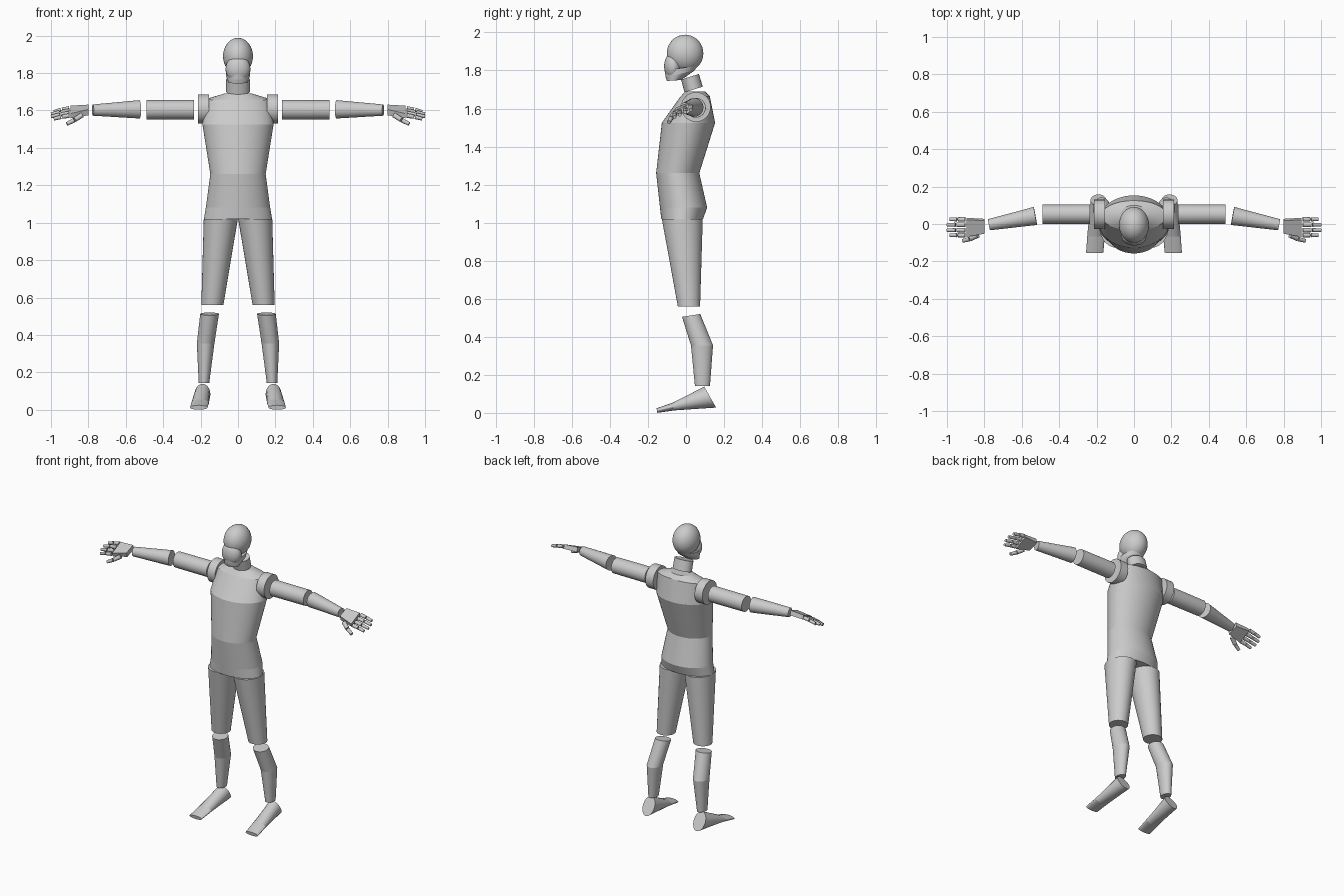
import bpy, bmesh, math
from mathutils import Vector

if "Cube" in bpy.data.objects:
    bpy.data.objects.remove(bpy.data.objects["Cube"])


def loft(name, rings, n=48, phase=0.0, side=1):
    """Skin capped elliptical rings (centre, half-axis u, half-axis v); ring edges stay sharp."""
    bm = bmesh.new()
    loops = []
    for c, u, v in rings:
        c, u, v = Vector(c), Vector(u), Vector(v)
        loop = []
        for i in range(n):
            a = phase + 2 * math.pi * i / n
            p = c + u * math.cos(a) + v * math.sin(a)
            loop.append(bm.verts.new((p.x * side, p.y, p.z)))
        loops.append(loop)
    for a, b in zip(loops, loops[1:]):
        for i in range(n):
            j = (i + 1) % n
            bm.faces.new((a[i], a[j], b[j], b[i]))
    bm.faces.new(loops[0])
    bm.faces.new(loops[-1])
    for f in bm.faces:
        f.smooth = n > 8
    for loop in loops:
        for i in range(n):
            bm.edges.get((loop[i], loop[(i + 1) % n])).smooth = False
    bmesh.ops.recalc_face_normals(bm, faces=bm.faces)
    mesh = bpy.data.meshes.new(name)
    bm.to_mesh(mesh)
    bm.free()
    ob = bpy.data.objects.new(name, mesh)
    bpy.context.collection.objects.link(ob)
    return ob


def level(x, z, rx, y0, y1, z0=None, z1=None):
    """Ring around a vertical part, given front/back y and optional front/back z for tilt."""
    z0 = z if z0 is None else z0
    z1 = z if z1 is None else z1
    return ((x, (y0 + y1) / 2, (z0 + z1) / 2), (rx, 0, 0), (0, (y1 - y0) / 2, (z1 - z0) / 2))


def tube(name, a, b, ra, rb, n=48, side=1):
    """Round tapered limb between two points."""
    d = (Vector(b) - Vector(a)).normalized()
    u = d.cross(Vector((0, 0, 1))).normalized()
    v = d.cross(u)
    return loft(name, [(a, u * ra, v * ra), (b, u * rb, v * rb)], n, 0, side)


def ball(name, loc, scale):
    bpy.ops.mesh.primitive_uv_sphere_add(segments=48, ring_count=24, radius=1, location=loc)
    ob = bpy.context.object
    ob.name = name
    ob.scale = scale
    bpy.ops.object.shade_smooth()


# Head, face and jaw
ball("head", (0, -0.005, 1.89), (0.08, 0.096, 0.098))
ball("face", (0, -0.068, 1.822), (0.066, 0.047, 0.072))
loft("jaw", [
    level(0, 0, 0.066, -0.112, 0.06, 1.80, 1.825),
    level(0, 0, 0.063, -0.107, 0.045, 1.765, 1.80),
    level(0, 0, 0.05, -0.10, -0.025, 1.745, 1.75),
])

# Neck
loft("neck", [
    level(0, 0, 0.063, -0.026, 0.068, 1.752, 1.782),
    level(0, 0, 0.063, -0.008, 0.088, 1.685, 1.715),
])

# Torso: shoulders, chest, waist, hips
loft("torso", [
    level(0, 1.69, 0.075, -0.005, 0.10),
    level(0, 1.65, 0.175, -0.035, 0.125, 1.655, 1.665),
    level(0, 1.525, 0.19, -0.127, 0.153),
    level(0, 1.26, 0.148, -0.157, 0.07),
    level(0, 1.08, 0.172, -0.137, 0.111),
    level(0, 1.02, 0.182, -0.13, 0.09),
], 64)

for side, tag in ((1, "left"), (-1, "right")):
    # Shoulder caps and arms
    tube("shoulder_" + tag, (0.155, 0.052, 1.608), (0.213, 0.052, 1.608), 0.078, 0.078, side=side)
    tube("upper_arm_" + tag, (0.236, 0.052, 1.604), (0.488, 0.052, 1.604), 0.052, 0.051, side=side)
    tube("forearm_" + tag, (0.527, 0.043, 1.606), (0.776, -0.004, 1.602), 0.049, 0.03, side=side)

    # Palm
    loft("palm_" + tag, [
        ((0.798, -0.012, 1.603), (0, 0.05, 0.018), (0, -0.006, 0.022)),
        ((0.895, -0.018, 1.592), (0, 0.064, 0.03), (0, -0.008, 0.018)),
    ], 4, math.pi / 4, side)

    # Four fingers of two segments each
    for k, (y, tip) in enumerate(((0.025, 0.985), (-0.004, 1.0), (-0.033, 1.0), (-0.06, 0.985))):
        z = 1.6 + 0.45 * y
        mid = (0.902 + tip) / 2
        tube(f"finger_{k}_base_{tag}", (0.902, y, z), (mid - 0.003, y, z - 0.007), 0.012, 0.011, 16, side)
        tube(f"finger_{k}_tip_{tag}", (mid + 0.003, y, z - 0.008), (tip, y, z - 0.018), 0.011, 0.009, 16, side)

    # Thumb
    tube("thumb_base_" + tag, (0.835, -0.06, 1.575), (0.873, -0.078, 1.55), 0.014, 0.013, 16, side)
    tube("thumb_tip_" + tag, (0.878, -0.08, 1.547), (0.915, -0.09, 1.528), 0.012, 0.01, 16, side)

    # Thigh and shin
    loft("thigh_" + tag, [
        level(0.092, 1.02, 0.091, -0.127, 0.088),
        level(0.137, 0.56, 0.059, -0.043, 0.074),
    ], side=side)
    loft("shin_" + tag, [
        level(0.152, 0, 0.05, -0.021, 0.075, 0.505, 0.52),
        level(0.173, 0.355, 0.047, 0.026, 0.142),
        level(0.182, 0.142, 0.028, 0.047, 0.126),
    ], side=side)

    # Foot: heel plate tapering to a flat toe
    loft("foot_" + tag, [
        ((0.19, 0.127, 0.083), (0.042, 0, 0), (0, 0.031, -0.055)),
        ((0.203, -0.065, 0.034), (0.047, 0, 0), (0, 0.002, -0.021)),
        ((0.21, -0.153, 0.012), (0.046, 0, 0), (0, 0.002, -0.012)),
    ], side=side)
